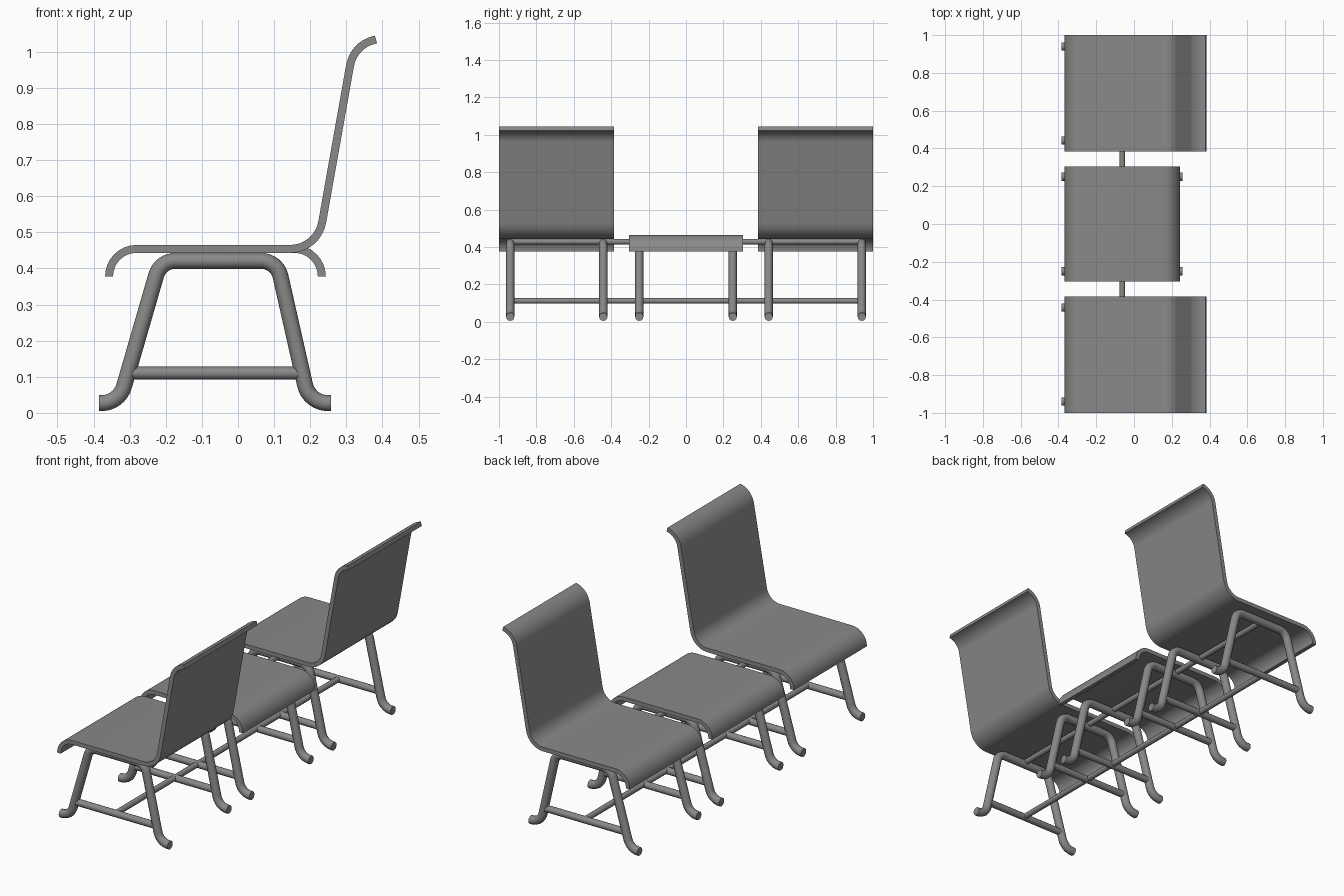
import bpy
import bmesh
import math
from mathutils import Vector

cube = bpy.data.objects.get("Cube")
if cube:
    bpy.data.objects.remove(cube)

grey = bpy.data.materials.new("mid grey")
grey.use_nodes = True
color = (0.25, 0.25, 0.25, 1)
grey.diffuse_color = color
grey.node_tree.nodes["Principled BSDF"].inputs["Base Color"].default_value = color


def rounded_path(corners, radii, steps=8):
    """Round the inner corners of an open 2D path with tangent arcs."""
    pts = [Vector(corners[0])]
    for i, radius in enumerate(radii, 1):
        p = Vector(corners[i])
        a = (Vector(corners[i - 1]) - p).normalized()
        b = (Vector(corners[i + 1]) - p).normalized()
        half = a.angle(b) / 2
        start = p + a * radius / math.tan(half)
        centre = p + (a + b).normalized() * radius / math.sin(half)
        spoke = start - centre
        turn = math.pi - 2 * half
        sign = 1 if a.x * b.y - a.y * b.x < 0 else -1
        for k in range(steps + 1):
            t = sign * turn * k / steps
            c, s = math.cos(t), math.sin(t)
            pts.append(centre + Vector((spoke.x * c - spoke.y * s,
                                        spoke.x * s + spoke.y * c)))
    pts.append(Vector(corners[-1]))
    return pts


def finish(obj):
    obj.data.materials.append(grey)
    bpy.ops.object.select_all(action='DESELECT')
    obj.select_set(True)
    bpy.context.view_layer.objects.active = obj
    if obj.type == 'CURVE':
        bpy.ops.object.convert(target='MESH')
    bpy.ops.object.shade_smooth_by_angle(angle=math.radians(35))


def tube(name, points, radius):
    curve = bpy.data.curves.new(name, 'CURVE')
    curve.dimensions = '3D'
    curve.bevel_depth = radius
    curve.bevel_resolution = 4
    curve.use_fill_caps = True
    spline = curve.splines.new('POLY')
    spline.points.add(len(points) - 1)
    for sp, p in zip(spline.points, points):
        sp.co = (*p, 1)
    obj = bpy.data.objects.new(name, curve)
    bpy.context.collection.objects.link(obj)
    finish(obj)


def shell(name, path, y0, y1, thickness=0.022):
    """Bent sheet: thicken a side-on path and extrude it across y."""
    upper, lower = [], []
    for i, p in enumerate(path):
        d = (path[min(i + 1, len(path) - 1)] - path[max(i - 1, 0)]).normalized()
        n = Vector((-d.y, d.x)) * thickness / 2
        upper.append(p + n)
        lower.append(p - n)
    bm = bmesh.new()
    rows = [[bm.verts.new((p.x, y, p.y)) for p in line]
            for line, y in ((upper, y0), (upper, y1), (lower, y1), (lower, y0))]
    for r in range(4):
        a, b = rows[r], rows[(r + 1) % 4]
        for i in range(len(path) - 1):
            bm.faces.new((a[i], a[i + 1], b[i + 1], b[i]))
    for i in (0, -1):
        bm.faces.new([row[i] for row in rows])
    bmesh.ops.recalc_face_normals(bm, faces=bm.faces)
    mesh = bpy.data.meshes.new(name)
    bm.to_mesh(mesh)
    bm.free()
    obj = bpy.data.objects.new(name, mesh)
    bpy.context.collection.objects.link(obj)
    finish(obj)


# Seats: two chairs with curled backrests and a backless middle seat
seat_z = 0.454
front_edge = [(-0.357, 0.377), (-0.357, seat_z)]
chair = rounded_path(front_edge + [(0.22, seat_z), (0.32, 1.017), (0.382, 1.034)],
                     [0.076, 0.09, 0.088])
stool = rounded_path(front_edge + [(0.232, seat_z), (0.232, 0.377)], [0.076, 0.076])
shell("right_chair_seat", chair, -1.0, -0.385)
shell("left_chair_seat", chair, 0.385, 1.0)
shell("middle_seat", stool, -0.305, 0.305)

# Bent leg frames with a cross bar each
frame = rounded_path([(-0.385, 0.027), (-0.329, 0.027), (-0.215, 0.421),
                      (0.108, 0.421), (0.197, 0.027), (0.257, 0.027)],
                     [0.065, 0.055, 0.055, 0.065])
for side, sign in (("right", -1), ("left", 1)):
    for place, y in (("outer", 0.94), ("inner", 0.442), ("middle", 0.25)):
        y *= sign
        tube(f"{side}_{place}_leg_frame", [(p.x, y, p.y) for p in frame], 0.022)
        tube(f"{side}_{place}_cross_bar", [(-0.295, y, 0.11), (0.17, y, 0.11)], 0.018)

# Long rails joining all the frames
for name, z in (("upper_rail", 0.428), ("lower_rail", 0.112)):
    tube(name, [(-0.062, -0.94, z), (-0.062, 0.94, z)], 0.015)
